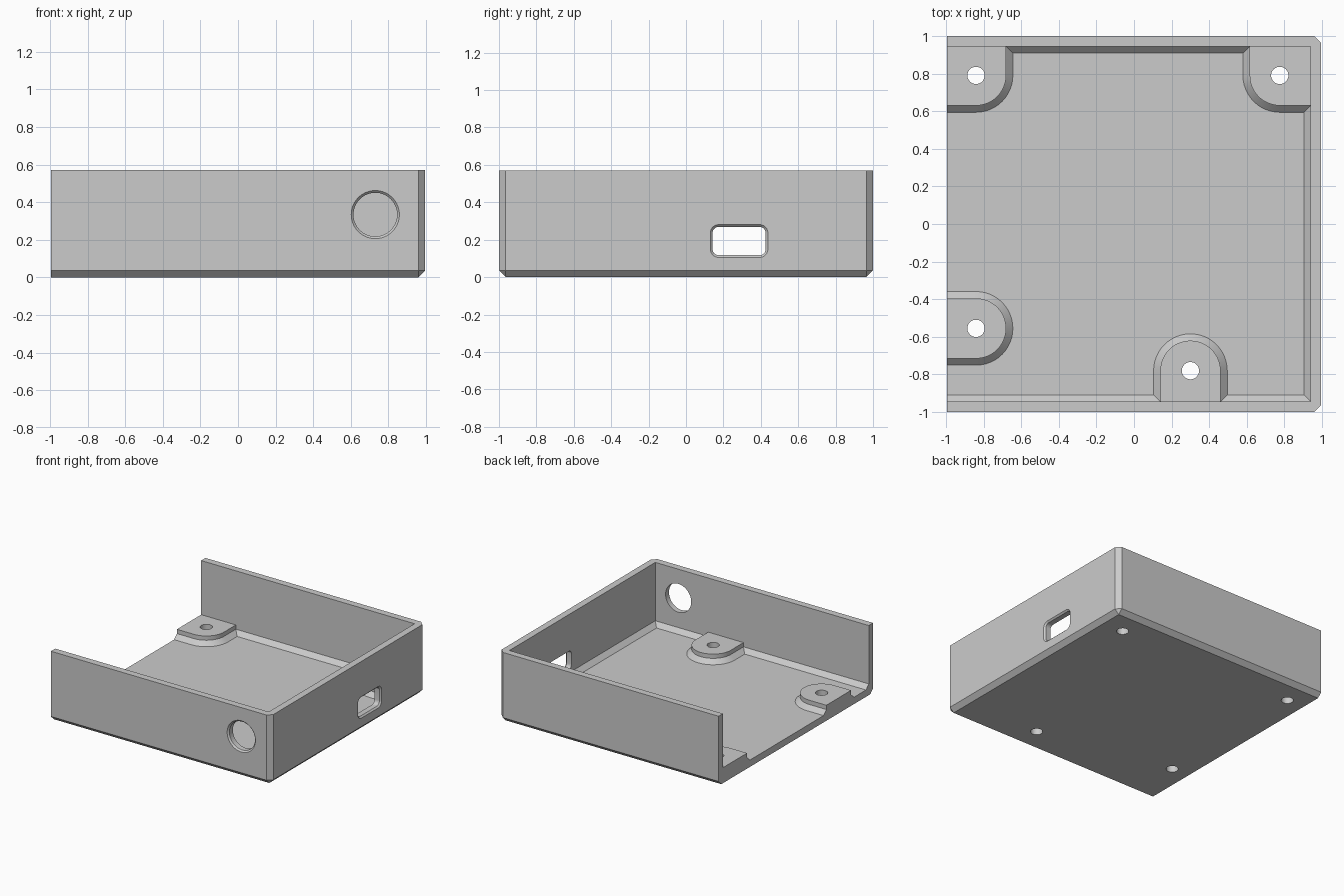
import bpy, bmesh, math

HALF_X, HALF_Y, HEIGHT = 0.995, 1.0, 0.57
WALL, CHAMFER, FLOOR = 0.056, 0.036, 0.056
BOSS_TOP, BOSS_R = 0.127, 0.16
FAR = 1.4          # well past the outside of the box

cube = bpy.data.objects.get("Cube")
if cube:
    bpy.data.objects.remove(cube, do_unlink=True)

grey = bpy.data.materials.new("light_grey_plastic")
grey.use_nodes = True
grey.diffuse_color = (0.6, 0.6, 0.6, 1)
grey.node_tree.nodes["Principled BSDF"].inputs["Base Color"].default_value = (0.6, 0.6, 0.6, 1)


def rounded(x0, x1, y0, y1, r, n):
    """Rectangle grown outward by r, with n segments on each corner."""
    pts = []
    for i, (cx, cy) in enumerate([(x1, y1), (x0, y1), (x0, y0), (x1, y0)]):
        for k in range(n + 1):
            a = math.pi / 2 * (i + k / n)
            pts.append((cx + r * math.cos(a), cy + r * math.sin(a)))
    return pts


def loft(name, rings, axis="z", trim_x=None):
    """Closed solid through (outline, position) rings along an axis."""
    place = {"z": lambda u, v, w: (u, v, w),
             "y": lambda u, v, w: (u, w, v),
             "x": lambda u, v, w: (w, u, v)}[axis]
    bm = bmesh.new()
    loops = [[bm.verts.new(place(u, v, w)) for u, v in pts] for pts, w in rings]
    for low, high in zip(loops, loops[1:]):
        for i in range(len(low)):
            j = (i + 1) % len(low)
            bm.faces.new((low[i], low[j], high[j], high[i]))
    bm.faces.new(loops[0])
    bm.faces.new(loops[-1])
    bmesh.ops.remove_doubles(bm, verts=bm.verts, dist=1e-5)
    if trim_x is not None:
        bmesh.ops.bisect_plane(bm, geom=bm.verts[:] + bm.edges[:] + bm.faces[:],
                               plane_co=(trim_x, 0, 0), plane_no=(1, 0, 0), clear_inner=True)
        bmesh.ops.holes_fill(bm, edges=[e for e in bm.edges if e.is_boundary])
    bmesh.ops.recalc_face_normals(bm, faces=bm.faces)
    mesh = bpy.data.meshes.new(name)
    bm.to_mesh(mesh)
    bm.free()
    mesh.materials.append(grey)
    obj = bpy.data.objects.new(name, mesh)
    bpy.context.collection.objects.link(obj)
    return obj


def subtract(target, cutter):
    mod = target.modifiers.new("cut", "BOOLEAN")
    mod.operation, mod.solver, mod.object = "DIFFERENCE", "EXACT", cutter
    bpy.context.view_layer.objects.active = target
    bpy.ops.object.modifier_apply(modifier=mod.name)
    bpy.data.objects.remove(cutter, do_unlink=True)


# Outer shell block, chamfered underneath and at the two closed corners
core = (-FAR, HALF_X - CHAMFER, -HALF_Y + CHAMFER, HALF_Y - CHAMFER)
tray = loft("enclosure_tray", [
    (rounded(*core, 0, 1), 0),
    (rounded(*core, CHAMFER, 1), CHAMFER),
    (rounded(*core, CHAMFER, 1), HEIGHT)], trim_x=-HALF_X)


# Cavity, open above and to one side, with a sloped foot along the walls
def cavity_outline(inset):
    return rounded(-FAR, HALF_X - WALL - inset, -HALF_Y + WALL + inset,
                   HALF_Y - WALL - inset, 0, 1)


cavity = loft("cavity", [
    (cavity_outline(CHAMFER), FLOOR),
    (cavity_outline(0), FLOOR + CHAMFER),
    (cavity_outline(0), HEIGHT + 0.2)])

# Screw bosses: screw centre and the way each one runs into the walls
bosses = [(-0.84, 0.79, -1, 1), (0.775, 0.79, 1, 1),
          (-0.84, -0.555, -1, 0), (0.3, -0.78, 0, -1)]
flare_z = FLOOR + CHAMFER
for x, y, dx, dy in bosses:
    ex, ey = (dx * 1.7 if dx else x), (dy * 1.7 if dy else y)
    core = (min(x, ex), max(x, ex), min(y, ey), max(y, ey))
    subtract(cavity, loft("boss", [
        (rounded(*core, BOSS_R + flare_z - 0.02, 12), 0.02),
        (rounded(*core, BOSS_R, 12), flare_z),
        (rounded(*core, BOSS_R, 12), BOSS_TOP)]))
subtract(tray, cavity)

# Screw holes
for x, y, dx, dy in bosses:
    hole = rounded(x, x, y, y, 0.046, 8)
    subtract(tray, loft("screw_hole", [(hole, -0.1), (hole, 0.3)]))


# Wall openings with a small bevel on the outside
def opening(core, r, n, axis, face, sign):
    bevel = 0.012
    rings = [(r, face - sign * 0.1), (r, face - sign * bevel),
             (r + 2 * bevel, face + sign * bevel)]
    subtract(tray, loft("opening", [(rounded(*core, q, n), w) for q, w in rings], axis))


opening((0.73, 0.73, 0.334, 0.334), 0.116, 16, "y", -HALF_Y, -1)
opening((0.175, 0.393, 0.15, 0.236), 0.033, 6, "x", HALF_X, 1)

# Smooth the rounded parts, keep the edges crisp
bpy.ops.object.select_all(action="DESELECT")
tray.select_set(True)
bpy.context.view_layer.objects.active = tray
bpy.ops.object.shade_smooth_by_angle(angle=math.radians(25))
